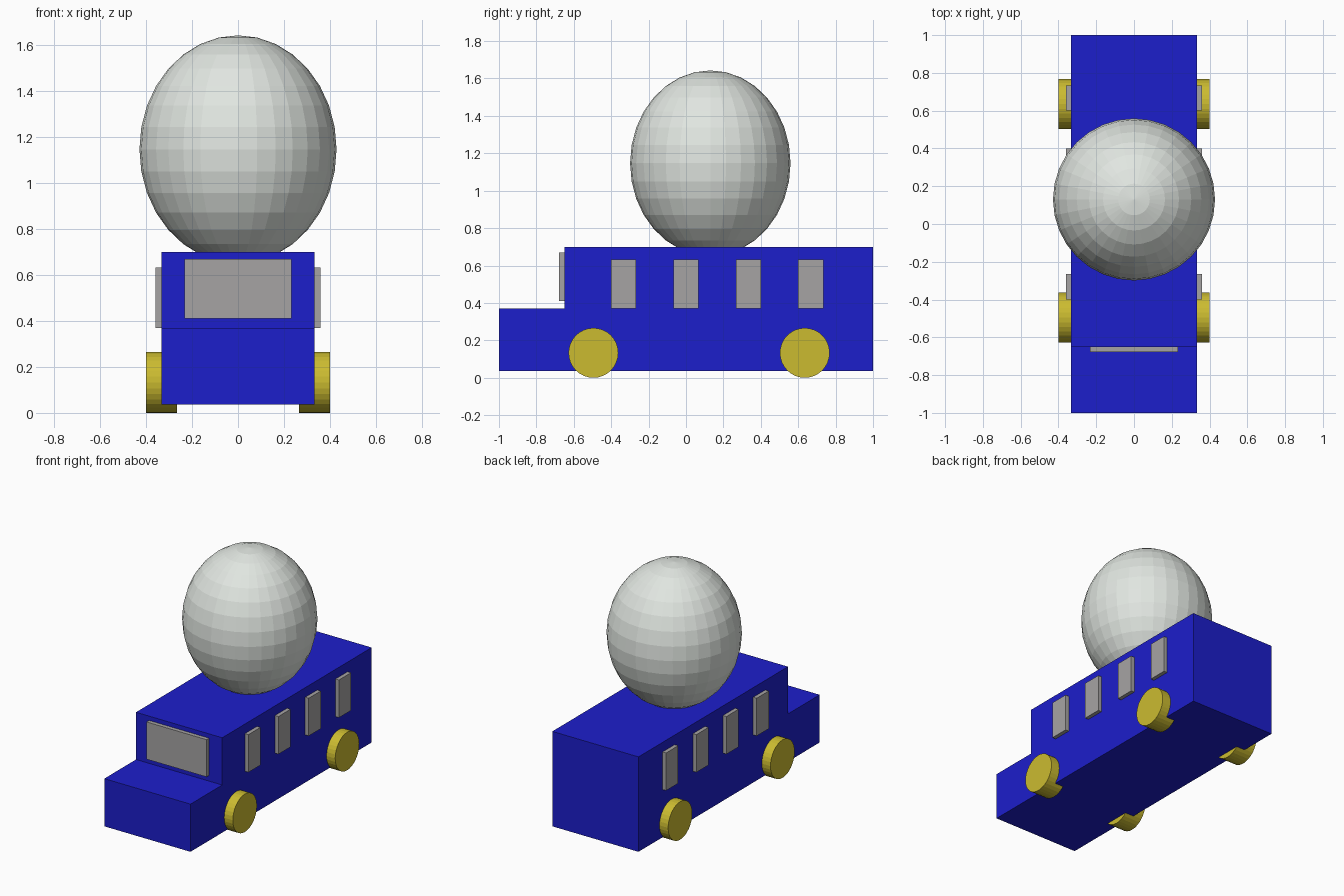
import bpy, bmesh, math
from mathutils import Matrix

if "Cube" in bpy.data.objects:
    bpy.data.objects.remove(bpy.data.objects["Cube"])


def material(name, rgb):
    m = bpy.data.materials.new(name)
    m.diffuse_color = (*rgb, 1)
    m.use_nodes = True
    m.node_tree.nodes["Principled BSDF"].inputs["Base Color"].default_value = m.diffuse_color
    return m


BLUE = material("blue_paint", (0.012, 0.013, 0.6))
YELLOW = material("yellow_wheel", (0.6, 0.5, 0.03))
GLASS = material("grey_glass", (0.38, 0.37, 0.37))
WHITE = material("pale_shell", (0.75, 0.79, 0.75))


def finish(bm, name, mat):
    bmesh.ops.recalc_face_normals(bm, faces=bm.faces)
    mesh = bpy.data.meshes.new(name)
    bm.to_mesh(mesh)
    bm.free()
    mesh.materials.append(mat)
    obj = bpy.data.objects.new(name, mesh)
    bpy.context.collection.objects.link(obj)
    return obj


def box(name, mat, lo, hi):
    bm = bmesh.new()
    size = [b - a for a, b in zip(lo, hi)]
    mid = [(a + b) / 2 for a, b in zip(lo, hi)]
    bmesh.ops.create_cube(bm, size=1, matrix=Matrix.Translation(mid) @ Matrix.Diagonal((*size, 1)))
    return finish(bm, name, mat)


# Body: stepped side profile extruded across the width
W = 0.333
profile = [(-1, 0.037), (1, 0.037), (1, 0.70), (-0.65, 0.70), (-0.65, 0.37), (-1, 0.37)]
bm = bmesh.new()
face = bm.faces.new([bm.verts.new((-W, y, z)) for y, z in profile])
ext = bmesh.ops.extrude_face_region(bm, geom=[face])
bmesh.ops.translate(bm, vec=(2 * W, 0, 0),
                    verts=[g for g in ext["geom"] if isinstance(g, bmesh.types.BMVert)])
finish(bm, "bus_body", BLUE)

# Windscreen
box("windscreen", GLASS, (-0.232, -0.678, 0.41), (0.232, -0.64, 0.67))

# Side windows and wheels on both sides
for side, s in (("left", -1), ("right", 1)):
    for i, y in enumerate((-0.333, 0, 0.333, 0.667)):
        x0, x1 = sorted((s * 0.32, s * 0.36))
        box(f"{side}_window_{i + 1}", GLASS, (x0, y - 0.067, 0.37), (x1, y + 0.067, 0.633))
    for end, y in (("front", -0.495), ("rear", 0.635)):
        bm = bmesh.new()
        bmesh.ops.create_cone(
            bm, cap_ends=True, segments=32, radius1=0.133, radius2=0.133, depth=0.133,
            matrix=Matrix.Translation((s * 0.333, y, 0.133)) @ Matrix.Rotation(math.pi / 2, 4, 'Y'))
        finish(bm, f"{side}_{end}_wheel", YELLOW)

# Egg-shaped load sunk slightly into the roof
bm = bmesh.new()
bmesh.ops.create_uvsphere(
    bm, u_segments=32, v_segments=16, radius=1,
    matrix=Matrix.Translation((0, 0.13, 1.147)) @ Matrix.Diagonal((0.429, 0.429, 0.496, 1)))
finish(bm, "roof_egg", WHITE)
